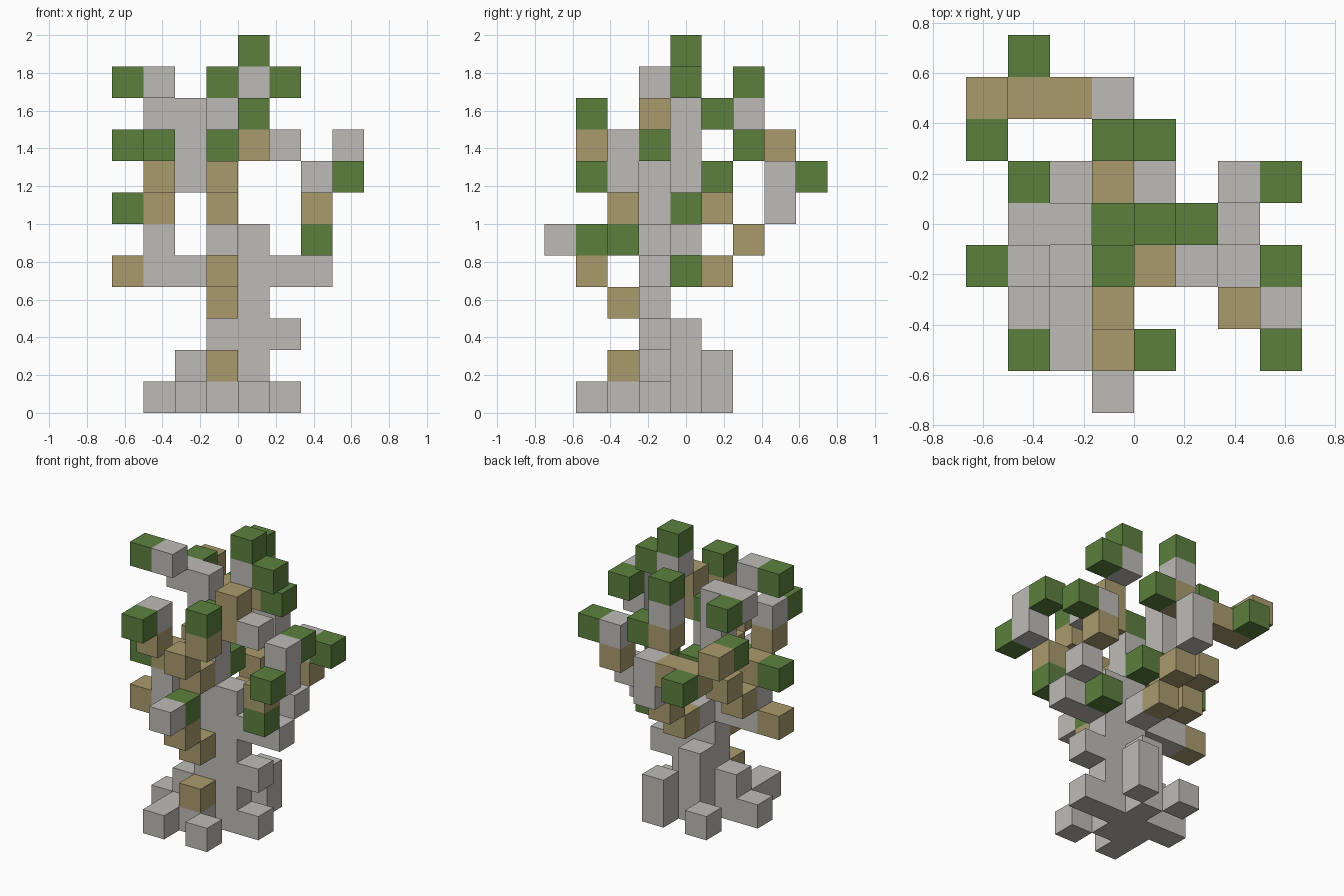
import bpy, bmesh
from mathutils import Vector

cube = bpy.data.objects.get("Cube")
if cube:
    bpy.data.objects.remove(cube)

CELL = 1 / 6
ORIGIN = Vector((-4, -4.5, 0))


def make_material(name, colour):
    mat = bpy.data.materials.new(name)
    mat.use_nodes = True
    mat.diffuse_color = (*colour, 1)
    mat.node_tree.nodes["Principled BSDF"].inputs["Base Color"].default_value = (*colour, 1)
    return mat


materials = [
    make_material("pale_grey_bark", (0.51, 0.50, 0.475)),
    make_material("tan_bark", (0.40, 0.325, 0.155)),
    make_material("leaf_green", (0.107, 0.216, 0.048)),
]
KIND = {"grey": 0, "tan": 1, "leaf": 2}
STEP = {"E": (1, 0, 0), "W": (-1, 0, 0), "N": (0, 1, 0),
        "S": (0, -1, 0), "U": (0, 0, 1), "D": (0, 0, -1)}

cells = {}   # cell -> (part name, material index)


def grow(part, start, kind, path=""):
    """Place a block, then walk: each step is compass letters and a kind."""
    pos = Vector(start)
    cells[tuple(map(int, pos))] = (part, KIND[kind])
    words = path.split()
    for move, step_kind in zip(words[::2], words[1::2]):
        for letter in move:
            pos += Vector(STEP[letter])
        cells[tuple(map(int, pos))] = (part, KIND[step_kind])


def column(part, x, y, bottom, top):
    grow(part, (x, y, bottom), "grey", "U grey " * (top - bottom))


# Trunk
column("trunk", 3, 3, 0, 7)
column("trunk", 4, 3, 0, 5)
column("trunk", 3, 4, 0, 2)
column("trunk", 3, 4, 4, 4)
grow("trunk_stub", (5, 3, 2), "grey")

# Roots
grow("front_root", (3, 2, 0), "grey", "U tan")
grow("front_left_root", (4, 1, 0), "grey")
grow("front_right_root", (2, 2, 0), "grey", "S grey")
grow("right_root", (2, 3, 1), "grey", "D grey W grey")
grow("left_root", (5, 3, 0), "grey")
grow("back_right_root", (2, 5, 0), "grey")
column("back_left_root", 4, 5, 0, 1)

# Lower limbs
grow("front_limb", (3, 2, 3), "tan", "SU tan U leaf S grey")
grow("left_limb", (5, 3, 4), "grey",
     "E grey SU leaf U tan EU grey U grey N leaf SSD leaf")
grow("left_back_twig", (6, 4, 5), "grey", "NU tan U grey E leaf")
grow("left_leaf", (5, 4, 4), "leaf")
grow("right_limb", (2, 3, 4), "grey",
     "W grey W tan EU grey U tan W leaf ESU tan U grey S leaf")
grow("right_back_twig", (1, 4, 5), "tan", "NU tan")

# Back limb and its upright twig
grow("back_limb", (3, 5, 4), "tan",
     "NU tan NU grey U grey W tan W tan N leaf SWU tan S leaf")
grow("back_twig", (3, 6, 8), "tan", "U grey U leaf EDD leaf")

# Upper limbs and crown
grow("upper_front_limb", (3, 2, 6), "tan", "SU tan EU tan U leaf")
grow("upper_right_limb", (2, 4, 7), "grey",
     "U grey U grey W grey N leaf SSU grey W leaf")
grow("crown", (4, 3, 8), "tan", "U tan ED grey WNUU grey U leaf ED leaf")
grow("inner_leaf_back", (3, 4, 6), "leaf")
grow("inner_leaf_top", (3, 3, 8), "leaf")


def build_part(part):
    """Make one object from the exposed sides of its blocks."""
    bm = bmesh.new()
    for cell, (owner, index) in cells.items():
        if owner != part:
            continue
        middle = Vector(cell) + Vector((0.5, 0.5, 0.5)) + ORIGIN
        for direction in STEP.values():
            if tuple(a + b for a, b in zip(cell, direction)) in cells:
                continue
            normal = Vector(direction)
            side = Vector((direction[1], direction[2], direction[0]))
            up = normal.cross(side)
            corners = [middle + (normal + side * a + up * b) / 2
                       for a, b in ((-1, -1), (1, -1), (1, 1), (-1, 1))]
            face = bm.faces.new([bm.verts.new(c * CELL) for c in corners])
            face.material_index = index
    bmesh.ops.remove_doubles(bm, verts=bm.verts, dist=0.001)
    mesh = bpy.data.meshes.new(part)
    bm.to_mesh(mesh)
    bm.free()
    for mat in materials:
        mesh.materials.append(mat)
    bpy.context.collection.objects.link(bpy.data.objects.new(part, mesh))


for part in dict.fromkeys(owner for owner, index in cells.values()):
    build_part(part)
